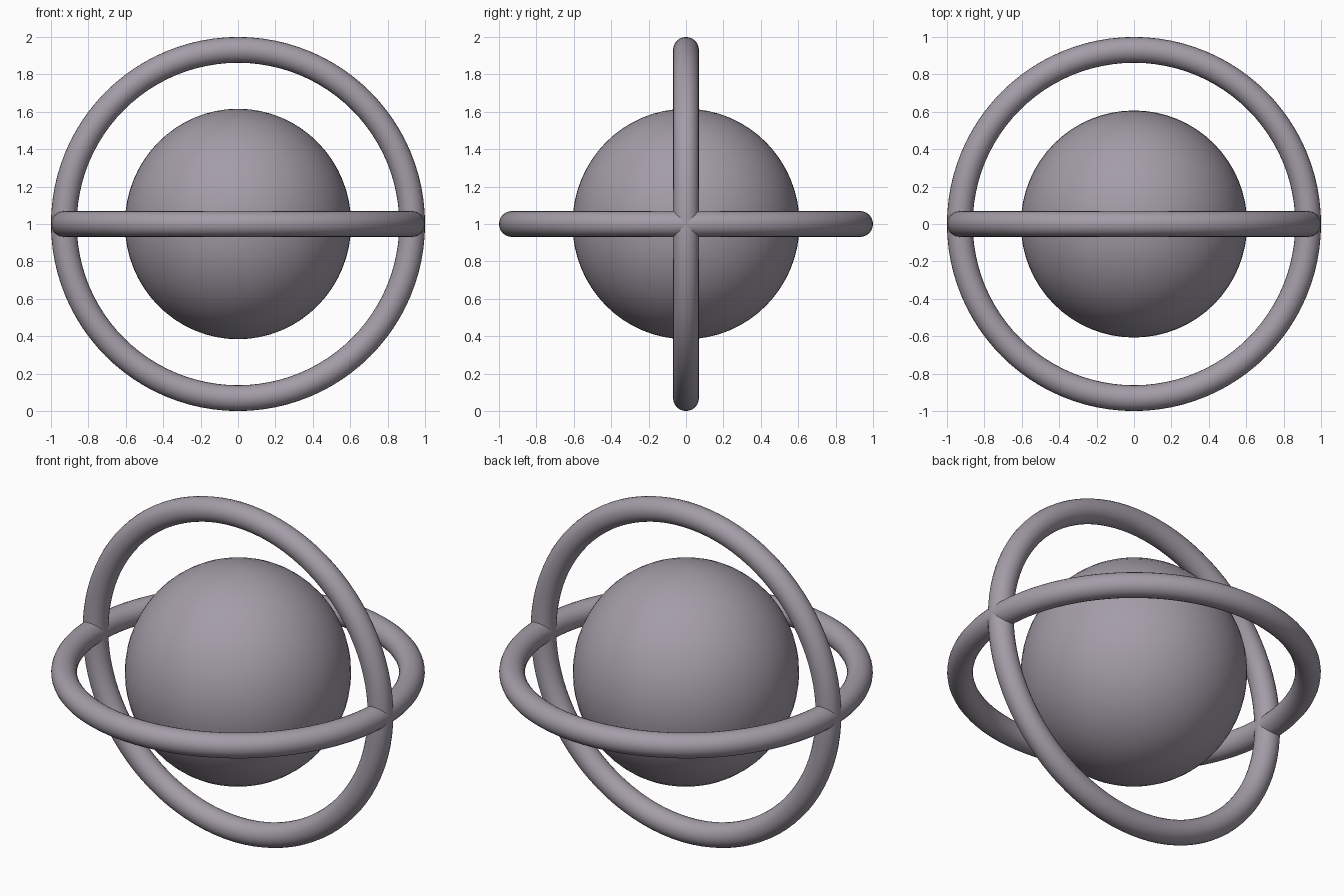
import bpy
import math

if "Cube" in bpy.data.objects:
    bpy.data.objects.remove(bpy.data.objects["Cube"])

grey = bpy.data.materials.new("mauve_grey")
grey.diffuse_color = (0.37, 0.335, 0.39, 1)
grey.use_nodes = True
grey.node_tree.nodes["Principled BSDF"].inputs["Base Color"].default_value = grey.diffuse_color


def finish(name):
    ob = bpy.context.object
    ob.name = name
    ob.data.materials.append(grey)
    bpy.ops.object.shade_smooth()
    return ob


def ring(name, rotation):
    bpy.ops.mesh.primitive_torus_add(
        major_radius=0.931, minor_radius=0.069, major_segments=96,
        minor_segments=24, location=(0, 0, 1), rotation=rotation)
    return finish(name)


# Central ball, very slightly taller than wide
bpy.ops.mesh.primitive_uv_sphere_add(
    segments=64, ring_count=32, radius=1, location=(0, 0, 1))
finish("core_ball").scale = (0.605, 0.607, 0.616)

# Two crossing orbit rings
ring("horizontal_ring", (0, 0, 0))
ring("vertical_ring", (math.pi / 2, 0, 0))
